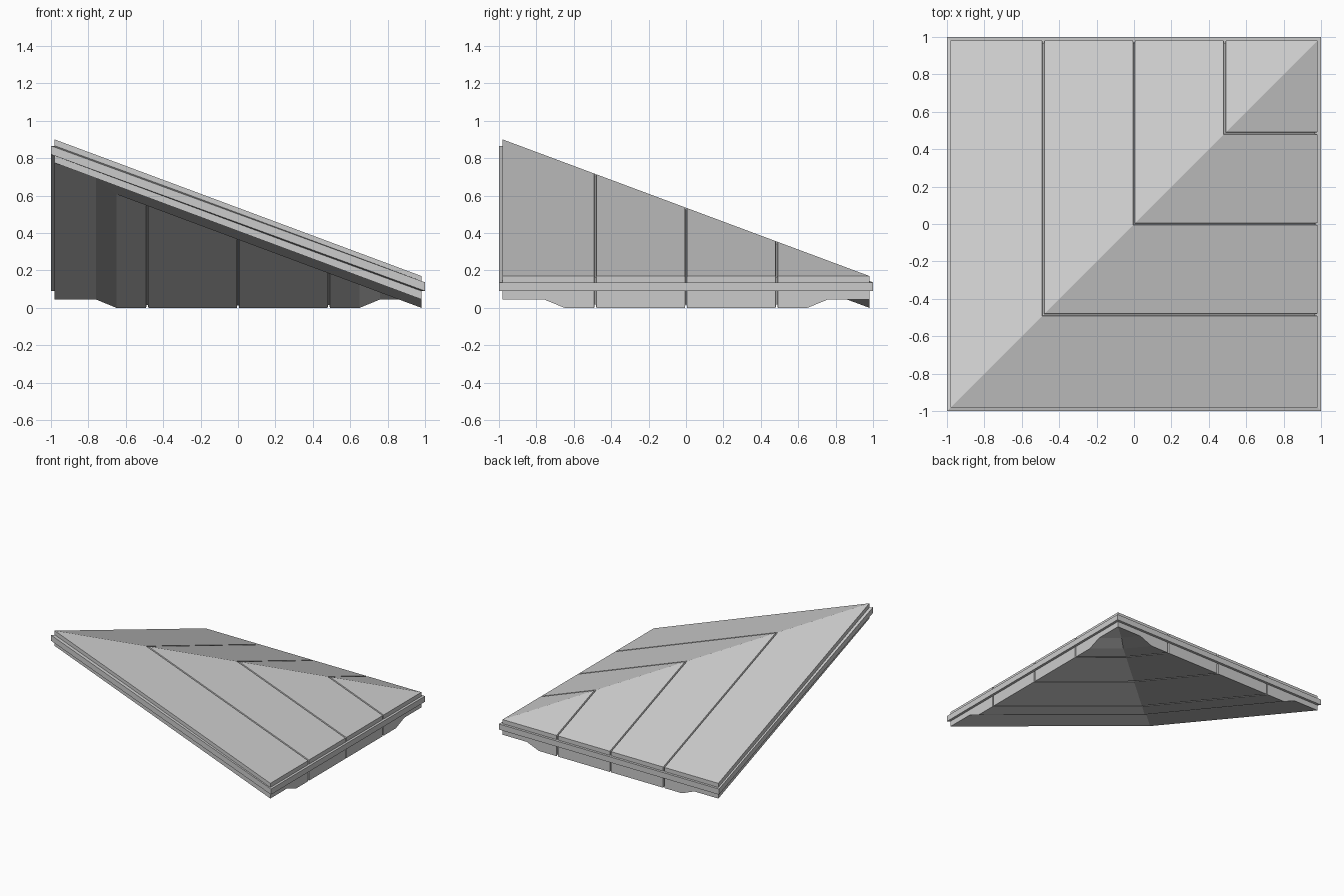
import bpy, bmesh

if "Cube" in bpy.data.objects:
    bpy.data.objects.remove(bpy.data.objects["Cube"])

EDGE = 0.98          # half width of the roof slab
TOP, EAVE = 0.90, 0.17


def height(x, y):
    """Hip roof surface: peak at the front left corner, low at right and back."""
    v = min(max(x, y), EDGE)
    return TOP - (TOP - EAVE) * (v + EDGE) / (2 * EDGE)


def finish(name, bm):
    bmesh.ops.remove_doubles(bm, verts=bm.verts, dist=1e-5)
    bmesh.ops.dissolve_degenerate(bm, edges=bm.edges, dist=1e-5)
    bmesh.ops.recalc_face_normals(bm, faces=bm.faces)
    mesh = bpy.data.meshes.new(name)
    bm.to_mesh(mesh)
    bm.free()
    obj = bpy.data.objects.new(name, mesh)
    bpy.context.collection.objects.link(obj)
    return obj


def loft(bm, rings, closed=False):
    n = len(rings[0])
    last = len(rings) if closed else len(rings) - 1
    for i in range(last):
        a, b = rings[i], rings[(i + 1) % len(rings)]
        for j in range(n):
            k = (j + 1) % n
            bm.faces.new((a[j], a[k], b[k], b[j]))


# Roof slab: L-shaped sections stepped along the hip.
# Each station: position, thickness, groove depth.
THIN, THICK = 0.125, 0.17
stations = [(-EDGE, THIN, 0), (-0.76, THIN, 0), (-0.65, THICK, 0)]
for seam in (-0.485, 0.0, 0.485):
    stations += [(seam - 0.006, THICK, 0), (seam - 0.003, THICK, 0.012),
                 (seam + 0.003, THICK, 0.012), (seam + 0.006, THICK, 0)]
stations += [(0.65, THICK, 0), (0.76, THIN, 0), (EDGE, THIN, 0)]

bm = bmesh.new()
rings = []
for m, thick, groove in stations:
    e = EDGE - groove
    plan = [(m, e), (m, m), (e, m)]
    top = [bm.verts.new((x, y, height(x, y) - groove)) for x, y in plan]
    low = [bm.verts.new((x, y, height(x, y) - thick + groove)) for x, y in plan]
    rings.append(top + low[::-1])
loft(bm, rings)
a, b, c, c2, b2, a2 = rings[0]
bm.faces.new((a, b, b2, a2))
bm.faces.new((b, c, c2, b2))
finish("roof_panels", bm)

# Edge trim: a raised strip that follows all four edges
bm = bmesh.new()
rings = []
for sx, sy in ((-1, -1), (1, -1), (1, 1), (-1, 1)):
    z = height(sx * EDGE, sy * EDGE)
    rings.append([bm.verts.new((sx * r, sy * r, z - d))
                  for r, d in ((0.97, 0.034), (1.0, 0.034), (1.0, 0.08), (0.97, 0.08))])
loft(bm, rings, closed=True)
finish("edge_trim", bm)
